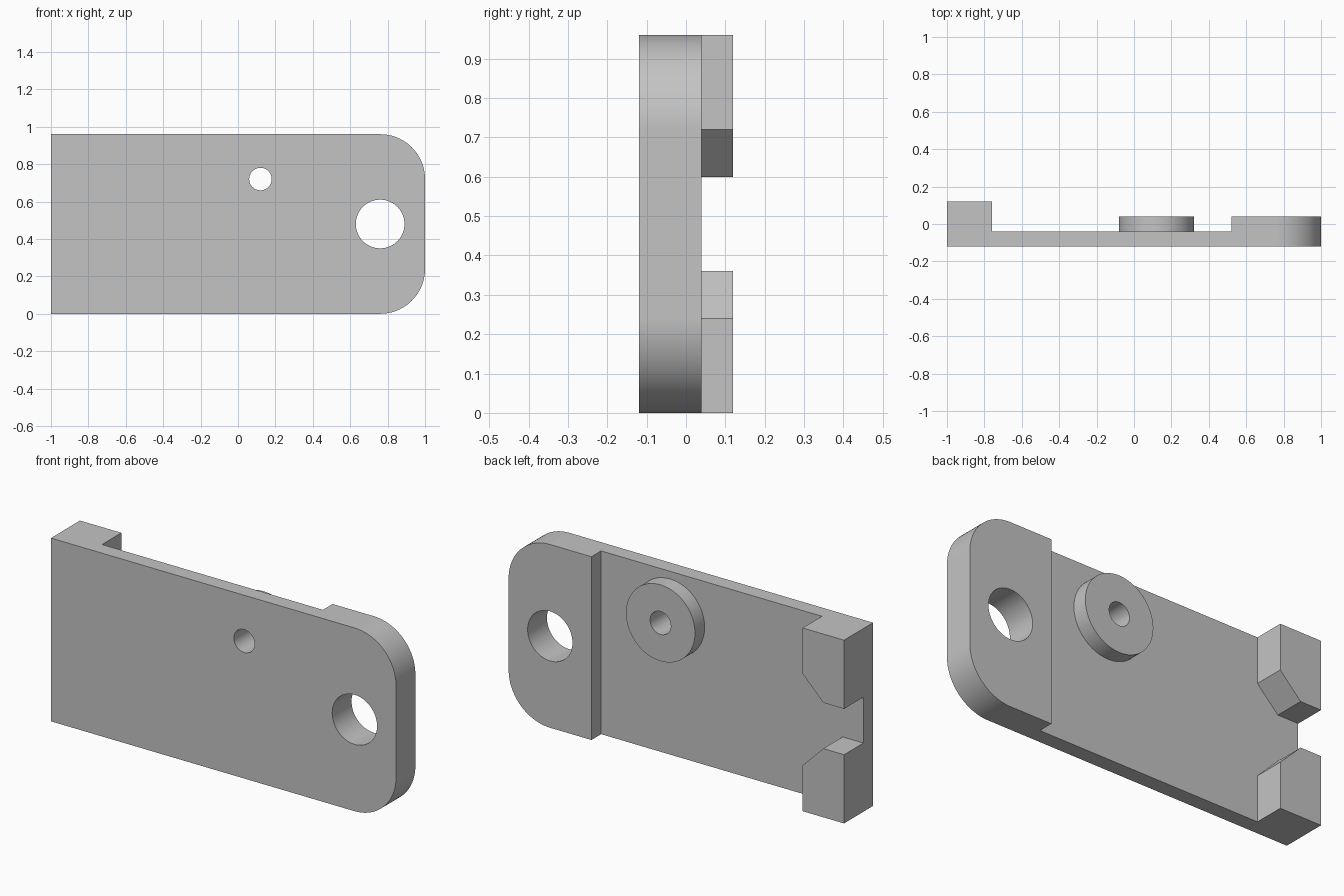
import bpy
import bmesh
from math import sin, cos, pi, radians

cube = bpy.data.objects.get("Cube")
if cube:
    bpy.data.objects.remove(cube, do_unlink=True)

# Material
grey = bpy.data.materials.new("plain grey")
grey.use_nodes = True
colour = (0.55, 0.55, 0.55, 1)
grey.diffuse_color = colour
grey.node_tree.nodes["Principled BSDF"].inputs["Base Color"].default_value = colour

HEIGHT = 0.96
FRONT, FLOOR, PAD, BACK = -0.12, -0.04, 0.04, 0.12
SINK = 0.04  # how far raised parts run into the plate before joining


def arc(cx, cz, radius, start, end, steps):
    angles = [start + (end - start) * i / steps for i in range(steps + 1)]
    return [(cx + radius * cos(a), cz + radius * sin(a)) for a in angles]


def circle(cx, cz, radius, steps=96):
    return arc(cx, cz, radius, 0, 2 * pi, steps)[:-1]


def prism(name, outline, y0, y1):
    """Extrude an x-z outline from y0 to y1."""
    bm = bmesh.new()
    face = bm.faces.new([bm.verts.new((x, y0, z)) for x, z in outline])
    extruded = bmesh.ops.extrude_face_region(bm, geom=[face])["geom"]
    moved = [v for v in extruded if isinstance(v, bmesh.types.BMVert)]
    bmesh.ops.translate(bm, verts=moved, vec=(0, y1 - y0, 0))
    bmesh.ops.recalc_face_normals(bm, faces=bm.faces)
    mesh = bpy.data.meshes.new(name)
    bm.to_mesh(mesh)
    bm.free()
    mesh.materials.append(grey)
    obj = bpy.data.objects.new(name, mesh)
    bpy.context.collection.objects.link(obj)
    return obj


def combine(body, tool, operation):
    """Apply a boolean and discard the tool."""
    tool.hide_render = True
    mod = body.modifiers.new(tool.name, 'BOOLEAN')
    mod.operation, mod.solver, mod.object = operation, 'EXACT', tool
    bpy.context.view_layer.objects.active = body
    bpy.ops.object.modifier_apply(modifier=mod.name)
    bpy.data.objects.remove(tool, do_unlink=True)


# Plate with one rounded end
r = 0.24
outline = [(-1, HEIGHT), (-1, 0)]
outline += arc(1 - r, r, r, -pi / 2, 0, 24)
outline += arc(1 - r, HEIGHT - r, r, 0, pi / 2, 24)
plate = prism("mounting_plate", outline, FRONT, PAD)

# Recess that leaves the thicker pad at the rounded end
recess = [(-1.2, -0.2), (0.52, -0.2), (0.52, 1.2), (-1.2, 1.2)]
combine(plate, prism("recess_cutter", recess, FLOOR, 0.3), 'DIFFERENCE')

# Round boss on the back
combine(plate, prism("boss", circle(0.12, 0.72, 0.2), FLOOR - SINK, PAD), 'UNION')

# Chamfered end blocks, mirrored top to bottom
block = [(-1, 0), (-0.76, 0), (-0.76, 0.24), (-0.88, 0.36), (-1, 0.36)]
mirrored = [(x, HEIGHT - z) for x, z in block]
for name, shape in (("lower_block", block), ("upper_block", mirrored)):
    combine(plate, prism(name, shape, FLOOR - SINK, BACK), 'UNION')

# Through holes
for name, x, z, radius in (("boss_hole", 0.12, 0.72, 0.06),
                           ("pad_hole", 0.76, 0.48, 0.13)):
    combine(plate, prism(name, circle(x, z, radius), -0.3, 0.3), 'DIFFERENCE')

# Smooth curves, crisp edges
bpy.ops.object.select_all(action='DESELECT')
plate.select_set(True)
bpy.context.view_layer.objects.active = plate
bpy.ops.object.shade_smooth_by_angle(angle=radians(30))
weighted = plate.modifiers.new("weighted_normals", 'WEIGHTED_NORMAL')
weighted.keep_sharp = True
